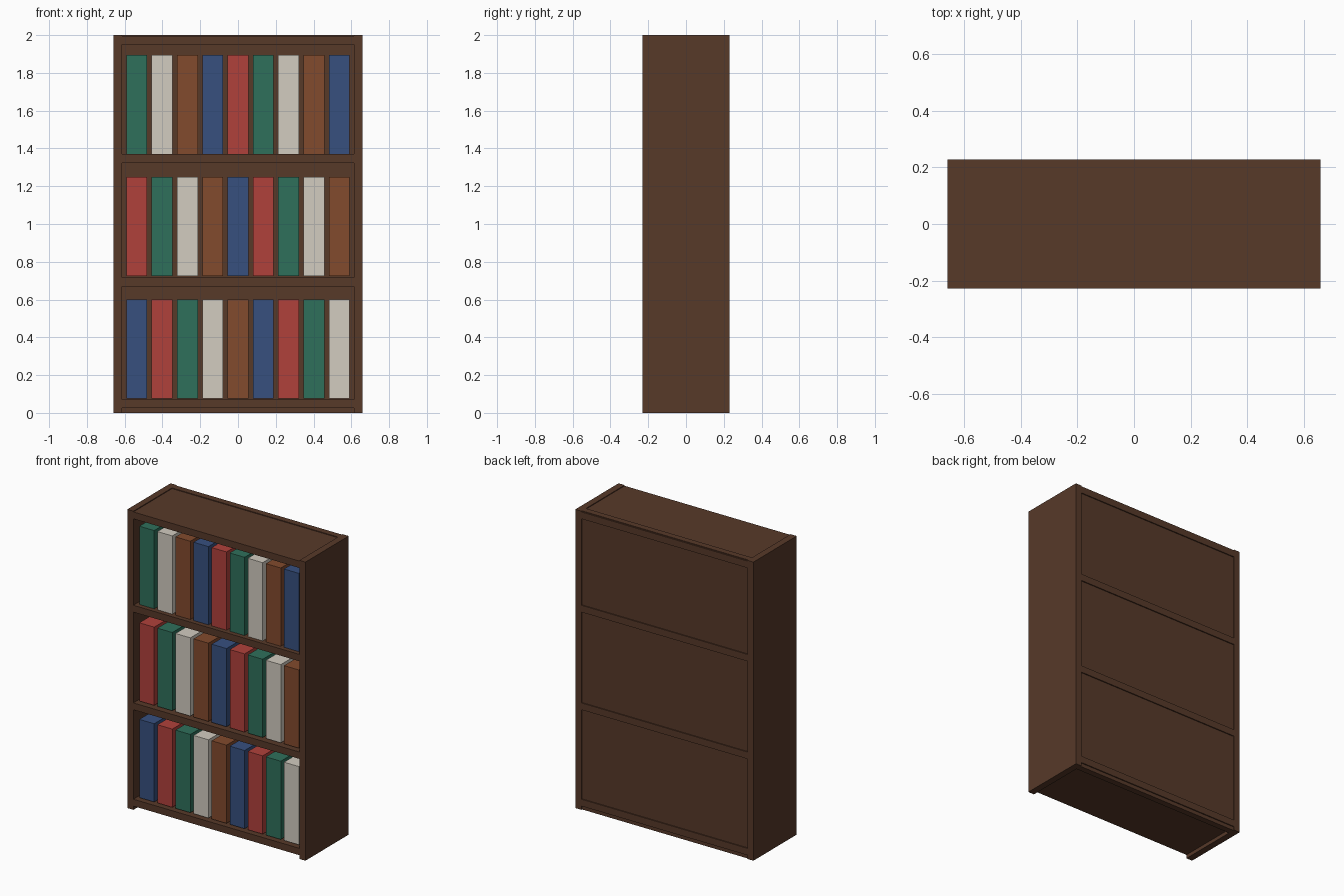
import bpy

if "Cube" in bpy.data.objects:
    bpy.data.objects.remove(bpy.data.objects["Cube"])


def material(name, rgb):
    m = bpy.data.materials.new(name)
    m.diffuse_color = (*rgb, 1)
    m.use_nodes = True
    m.node_tree.nodes["Principled BSDF"].inputs["Base Color"].default_value = m.diffuse_color
    return m


def box(name, x, y, z, mat):
    """Box from (min, max) ranges on each axis."""
    bpy.ops.mesh.primitive_cube_add(size=1, location=[sum(r) / 2 for r in (x, y, z)])
    ob = bpy.context.object
    ob.name = name
    ob.scale = [r[1] - r[0] for r in (x, y, z)]
    bpy.ops.object.transform_apply(location=False, rotation=False, scale=True)
    ob.data.materials.append(mat)
    return ob


wood = material("dark_wood", (0.095, 0.041, 0.022))
covers = [
    material("blue_cover", (0.038, 0.08, 0.212)),
    material("red_cover", (0.434, 0.053, 0.044)),
    material("green_cover", (0.028, 0.162, 0.105)),
    material("cream_cover", (0.645, 0.604, 0.527)),
    material("brown_cover", (0.223, 0.069, 0.026)),
]

W, D, H = 0.66, 0.229, 2.0   # half width, half depth, height
INNER = 0.615                # inner face of the side boards

# Side boards
box("left_side", (-W, -INNER), (-D, D), (0, H), wood)
box("right_side", (INNER, W), (-D, D), (0, H), wood)

# Back panel, slightly recessed behind the shelf ends
box("back_panel", (-INNER, INNER), (0.18, 0.222), (0, H), wood)

# Bottom board, two shelves and top board
for name, z in (("bottom_board", 0.048), ("lower_shelf", 0.693),
                ("upper_shelf", 1.347), ("top_board", 1.972)):
    box(name, (-INNER, INNER), (-D, D), (z - 0.023, z + 0.023), wood)

# Three rows of nine books, colours shifting by one per row
for row in range(3):
    z = 0.077 + row * 0.647
    for i in range(9):
        x = (i - 4) * 0.134
        box(f"book_{row + 1}_{i + 1}", (x - 0.055, x + 0.055), (-0.2, 0.14),
            (z, z + 0.524), covers[(i - row) % 5] if row == 0 else covers[(i + (5 - row) % 5 + 2 * row) % 5])
